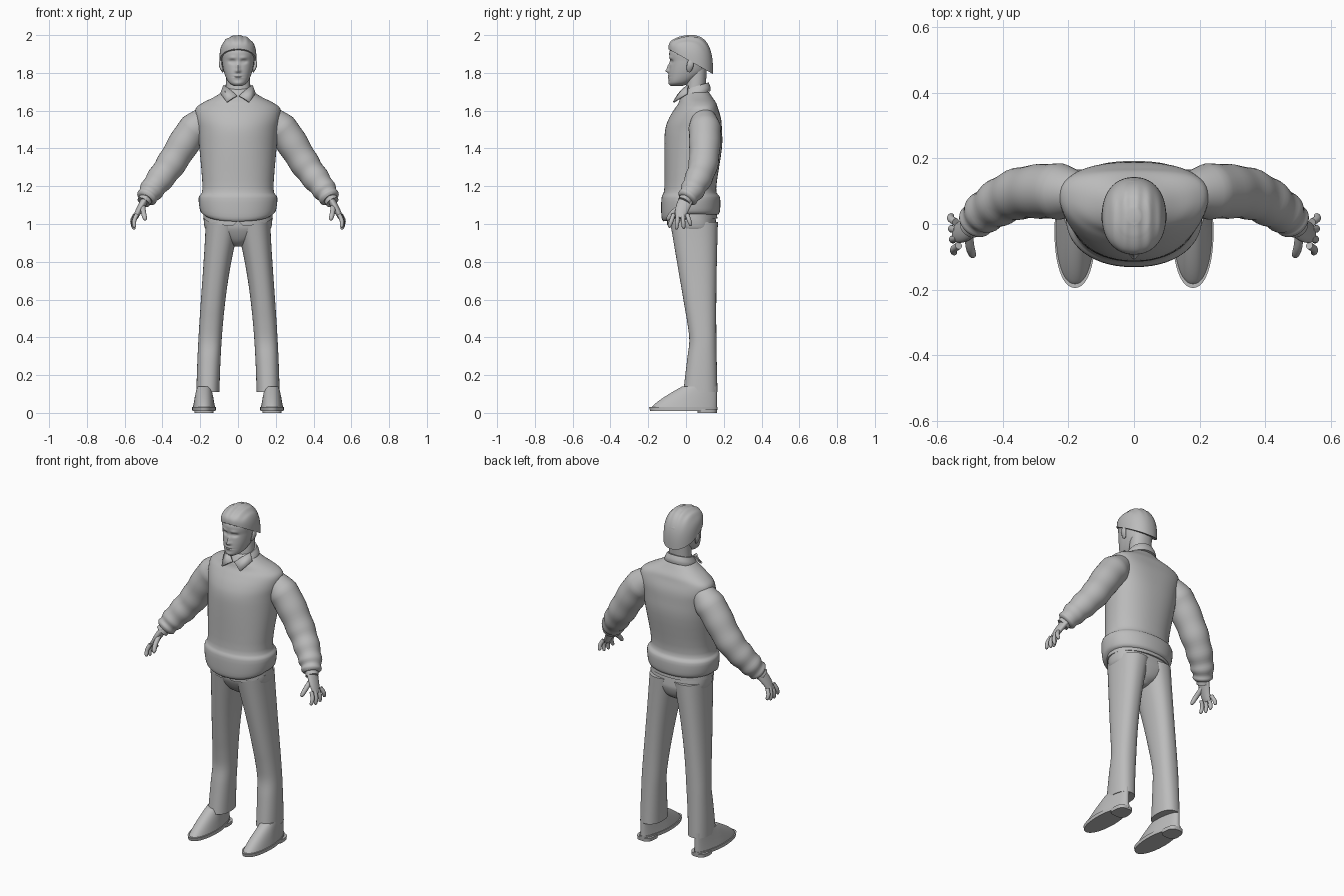
import bpy, bmesh, math
from mathutils import Vector

cube = bpy.data.objects.get("Cube")
if cube:
    bpy.data.objects.remove(cube, do_unlink=True)

shade = (0.5, 0.5, 0.5, 1)
grey = bpy.data.materials.new("plain grey")
grey.use_nodes = True
grey.diffuse_color = shade
grey.node_tree.nodes["Principled BSDF"].inputs["Base Color"].default_value = shade
parts = []


def clamp(value):
    return min(1, max(0, value))


def finish(name, bm):
    """Turn a bmesh into a named grey object."""
    bmesh.ops.recalc_face_normals(bm, faces=bm.faces)
    mesh = bpy.data.meshes.new(name)
    bm.to_mesh(mesh)
    bm.free()
    mesh.materials.append(grey)
    obj = bpy.data.objects.new(name, mesh)
    bpy.context.collection.objects.link(obj)
    parts.append(obj)
    return obj


def smooth_rows(rows, steps):
    """Run a smooth curve through a list of stations."""
    rows = [Vector(row) for row in rows]
    last = len(rows) - 1
    dense = []
    for i in range(last):
        start, end = rows[i], rows[i + 1]
        leave = (end - rows[max(0, i - 1)]) / 2
        arrive = (rows[min(last, i + 2)] - start) / 2
        for step in range(steps):
            t = step / steps
            ease = t * t * (3 - 2 * t)
            dense.append(start.lerp(end, ease) + leave * t * (1 - t) ** 2
                         - arrive * t * t * (1 - t))
    return dense + [rows[-1]]


def oval(count, power):
    """Points of a slightly squared unit circle."""
    for k in range(count):
        angle = math.tau * k / count
        c, s = math.cos(angle), math.sin(angle)
        yield (math.copysign(abs(c) ** (2 / power), c),
               math.copysign(abs(s) ** (2 / power), s))


def skin(name, rings, shape=None):
    """Bridge rings of points into a capped surface."""
    bm = bmesh.new()
    loops = [[bm.verts.new(shape(p) if shape else p) for p in ring] for ring in rings]
    count = len(loops[0])
    for low, high in zip(loops, loops[1:]):
        for k in range(count):
            after = (k + 1) % count
            bm.faces.new((low[k], low[after], high[after], high[k]))
    bm.faces.new(loops[0])
    bm.faces.new(loops[-1])
    return finish(name, bm)


def stack(name, rows, centre=lambda z: 0, slope=lambda z: 0,
          count=48, steps=4, power=2.2, shape=None):
    """Level rings given as height, front, back, half width."""
    rings = []
    for z, front, back, half in smooth_rows(rows, steps):
        middle, depth = (front + back) / 2, (back - front) / 2
        rings.append([Vector((centre(z) + half * c, middle + depth * s,
                              z + slope(z) * depth * s)) for c, s in oval(count, power)])
    return skin(name, rings, shape)


def tube(name, path, radius, side=1, flat=1, count=16, steps=6):
    """Rings square to a path; radius is a rule along it."""
    points = smooth_rows([(side * x, y, z) for x, y, z in path], steps)
    last = len(points) - 1
    rings = []
    for i, point in enumerate(points):
        ahead = (points[min(i + 1, last)] - points[max(i - 1, 0)]).normalized()
        across = ahead.cross(Vector((0, 1, 0))).normalized()
        along = ahead.cross(across)
        size = radius(i / last)
        rings.append([point + across * size * c + along * size * flat * s
                      for c, s in oval(count, 2)])
    return skin(name, rings)


# Head with a sculpted face: x, z, spread across, spread up, push forward
features = {
    "eye socket": (.03, 1.86, .016, .01, -.013),
    "eyeball": (.03, 1.86, .01, .006, .006),
    "brow": (.03, 1.88, .02, .01, .005),
    "nose bridge": (0, 1.83, .01, .02, .012),
    "nose tip": (0, 1.81, .014, .01, .015),
    "lips": (0, 1.78, .02, .01, .007),
    "mouth line": (0, 1.78, .025, .003, -.006),
    "chin": (0, 1.745, .02, .01, .004),
}


def sculpt_face(p):
    if p.y < 0:
        p.y -= sum(push * math.exp(-((abs(p.x) - x) / wide) ** 2 - ((p.z - z) / tall) ** 2)
                   for x, z, wide, tall, push in features.values())
    return p


stack("head", [(1.73, -.08, -.02, .02), (1.75, -.09, .03, .05), (1.8, -.09, .1, .073),
               (1.86, -.085, .12, .084), (1.92, -.085, .13, .084), (1.98, -.03, .07, .04)],
      count=96, steps=16, shape=sculpt_face)


# Combed-back hair: a dome whose lower edge climbs toward the forehead
def comb(p):
    p.z += .002 * math.sin(p.x * 170) * clamp((p.z - 1.88) * 12)
    return p


hair_rows = []
for i in range(16):
    rise = i / 15.2
    dome = math.sqrt(1 - rise ** 3)
    hair_rows.append((1.86 + .14 * rise, .025 - .118 * dome, .025 + .118 * dome, .098 * dome))
stack("hair", hair_rows, slope=lambda z: -4 * (2 - z), count=72, shape=comb)

# Neck and collar band
stack("neck", [(1.64, -.01, .1, .065), (1.82, .01, .11, .062)])
stack("collar_band", [(1.68, -.03, .13, .088), (1.7, -.03, .13, .086), (1.73, -.01, .12, .07)],
      slope=lambda z: .3)


# Sweater body: hem dips in front, shoulders sit back
def drape(p):
    p.z -= .3 * clamp((1.15 - p.z) * 10) * max(0, -p.y)
    p.y += .6 * p.x ** 2 * clamp((p.z - 1.25) * 4)
    return p


stack("sweater_body",
      [(1.05, -.12, .17, .18), (1.07, -.13, .18, .2), (1.14, -.13, .18, .208),
       (1.19, -.115, .16, .188), (1.4, -.115, .19, .204), (1.5, -.11, .19, .213),
       (1.56, -.09, .185, .224), (1.61, -.06, .17, .224), (1.64, -.04, .16, .19),
       (1.67, -.03, .14, .13), (1.7, -.01, .12, .08)], count=56, shape=drape)


# Shirt tail, split at the centre front
def split_tail(p):
    p.z -= .4 * clamp((1.08 - p.z) * 20) * max(0, -p.y) * clamp(abs(p.x) * 25 + .3)
    return p


stack("shirt_tail", [(1.03, -.1, .166, .184), (1.12, -.1, .16, .18)],
      count=56, shape=split_tail)

# Seat of the trousers
stack("trouser_seat", [(.88, 0, .1, .02), (.91, -.04, .14, .08), (.96, -.07, .16, .16),
                       (1, -.08, .16, .18), (1.08, -.08, .15, .18)], power=2.4)


def fingertip(t):
    return .011 * math.sqrt(1.05 - t ** 6)


def sleeve_radius(t):
    """Tapering sleeve with folds bunching toward the wrist."""
    folds = .004 * t * math.sin(t * 42)
    return (.087 - .04 * t * t + folds) * min(1, .6 + t * 2)


for side, tag in ((1, "left_"), (-1, "right_")):
    # Trouser leg: flares up to the hip, shin set back
    leg_rows = []
    for i in range(11):
        z = .11 + .09 * i
        front = .02 - .17 * max(z - .4, .7 * (.4 - z))
        leg_rows.append((z, front, .17 - .01 * math.sin(z * 3), .061 + .03 * z ** 4))
    stack(tag + "trouser_leg", leg_rows, power=2.3,
          centre=lambda z: side * (.16 - .08 * z * z))

    # Shoe: upper, sole, heel and laces
    def shoe_centre(z):
        return side * .18

    def narrow_heel(p):
        p.x += (shoe_centre(p.z) - p.x) * max(0, p.y) * 1.5
        return p

    upper_rows = []
    for i in range(9):
        rise = i / 8
        upper_rows.append((.02 + .12 * rise, -.19 + .17 * rise ** 1.3, .163, .06 - .02 * rise))
    stack(tag + "shoe_upper", upper_rows, shoe_centre, shape=narrow_heel)
    stack(tag + "shoe_sole", [(.01, -.19, .165, .062), (.03, -.195, .167, .063)],
          shoe_centre, steps=1, shape=narrow_heel)
    stack(tag + "shoe_heel", [(0, .06, .163, .058), (.02, .06, .165, .06)],
          shoe_centre, steps=1, power=3, shape=narrow_heel)
    for i in range(3):
        y, z = -.1 + .02 * i, .08 + .014 * i
        tube(tag + "shoe_lace", [(.155, y, z - .005), (.18, y, z + .004), (.205, y, z - .005)],
             lambda t: .004, side, count=8)

    # Sleeve and shirt cuff
    tube(tag + "sleeve", [(.15, .09, 1.58), (.25, .1, 1.48), (.36, .09, 1.31),
                          (.45, .04, 1.19), (.49, 0, 1.13)],
         sleeve_radius, side, count=32, steps=10)
    tube(tag + "shirt_cuff", [(.47, .02, 1.16), (.5, -.01, 1.115)], lambda t: .036, side, count=24)

    # Hand
    tube(tag + "palm", [(.48, .01, 1.15), (.52, -.02, 1.08), (.545, -.03, 1.03)],
         lambda t: .02 - .008 * t * t, side, flat=2, count=24)
    lengths = {"index": .07, "middle": .08, "ring": .076, "little": .06}
    for i, (finger, length) in enumerate(lengths.items()):
        x, y, z = .535 + .003 * i, -.066 + .024 * i, 1.05
        spread = -.024 + .015 * i
        tube(tag + finger + "_finger",
             [(x, y, z), (x + .015, y + spread / 2, z - length / 2), (x + .012, y + spread, z - length)],
             fingertip, side)
    tube(tag + "thumb", [(.505, -.02, 1.1), (.5, -.07, 1.06), (.49, -.1, 1.02)],
         lambda t: 1.2 * fingertip(t), side)

    # Ear
    tube(tag + "ear", [(.08, .014, 1.805), (.092, .022, 1.84), (.09, .026, 1.875)],
         lambda t: .004 + .005 * math.sin(math.pi * t), side, flat=2)

    # Collar flap
    bm = bmesh.new()
    corners = ((.006, -.045, 1.68), (.06, -.066, 1.645), (.092, .005, 1.69),
               (.075, .01, 1.735), (.04, -.02, 1.71))
    bm.faces.new([bm.verts.new((side * x, y, z)) for x, y, z in corners])
    flap = finish(tag + "collar_flap", bm)
    thick = flap.modifiers.new("thickness", "SOLIDIFY")
    thick.thickness, thick.offset = .009, 0

# Smooth shading with crisp edges
bpy.ops.object.select_all(action="DESELECT")
for obj in parts:
    obj.select_set(True)
bpy.context.view_layer.objects.active = parts[0]
bpy.ops.object.shade_smooth_by_angle(angle=math.radians(45))
